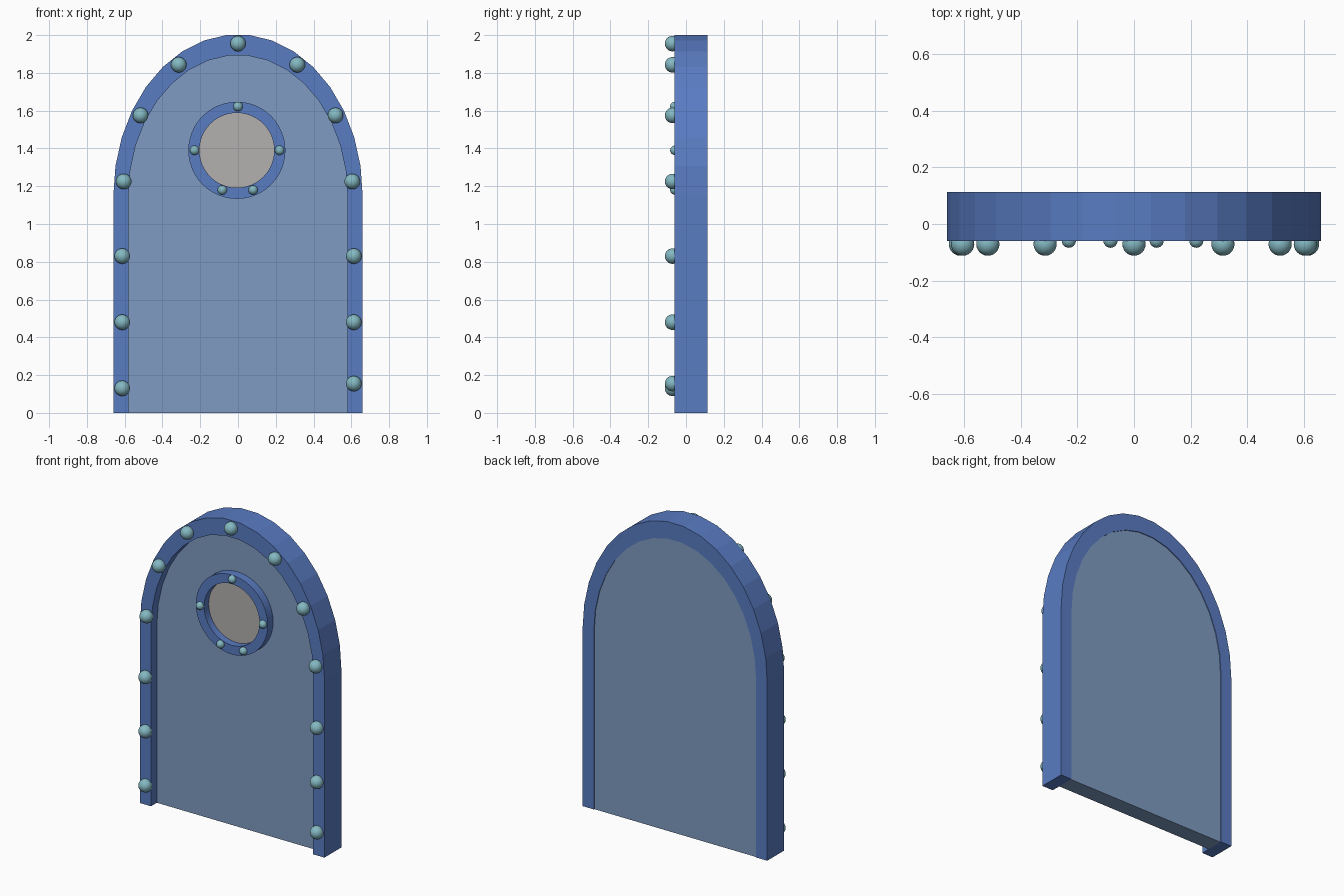
import bpy, bmesh
from math import sin, cos, pi

if "Cube" in bpy.data.objects:
    bpy.data.objects.remove(bpy.data.objects["Cube"])


def material(name, color):
    m = bpy.data.materials.new(name)
    m.diffuse_color = (*color, 1)
    m.use_nodes = True
    m.node_tree.nodes["Principled BSDF"].inputs["Base Color"].default_value = m.diffuse_color
    return m


BLUE = material("frame_blue", (0.10, 0.20, 0.54))
PANEL = material("panel_blue", (0.21, 0.33, 0.54))
TEAL = material("stud_teal", (0.23, 0.48, 0.54))
GREY = material("glass_grey", (0.45, 0.44, 0.43))


def finish(bm, name, mat):
    bmesh.ops.recalc_face_normals(bm, faces=bm.faces)
    me = bpy.data.meshes.new(name)
    bm.to_mesh(me)
    bm.free()
    me.materials.append(mat)
    ob = bpy.data.objects.new(name, me)
    bpy.context.collection.objects.link(ob)
    return ob


def smooth(ob):
    bpy.ops.object.select_all(action='DESELECT')
    ob.select_set(True)
    bpy.context.view_layer.objects.active = ob
    bpy.ops.object.shade_smooth_by_angle(angle=0.6)


def arch(a, b, spring=1.15, n=17):
    """Door outline: straight sides with a half-ellipse on top."""
    top = [(a * cos(pi * i / n), spring + b * sin(pi * i / n)) for i in range(n + 1)]
    return [(a, 0)] + top + [(-a, 0)]


def circle(r, cx, cz, n=48):
    return [(cx + r * cos(2 * pi * i / n), cz + r * sin(2 * pi * i / n)) for i in range(n)]


def slab(name, outline, y0, y1, mat):
    bm = bmesh.new()
    f = bm.faces.new([bm.verts.new((x, y0, z)) for x, z in outline])
    ext = bmesh.ops.extrude_face_region(bm, geom=[f], use_keep_orig=True)
    for v in ext["geom"]:
        if isinstance(v, bmesh.types.BMVert):
            v.co.y = y1
    return finish(bm, name, mat)


def band(name, outer, inner, y0, y1, mat, closed):
    """Solid strip between two matching outlines; open ends get capped."""
    bm = bmesh.new()
    rings = [[bm.verts.new(p) for p in ((o[0], y0, o[1]), (o[0], y1, o[1]),
                                        (i[0], y1, i[1]), (i[0], y0, i[1]))]
             for o, i in zip(outer, inner)]
    n = len(rings)
    for k in range(n if closed else n - 1):
        p, q = rings[k], rings[(k + 1) % n]
        for j in range(4):
            bm.faces.new((p[j], p[(j + 1) % 4], q[(j + 1) % 4], q[j]))
    if not closed:
        bm.faces.new(rings[0])
        bm.faces.new(rings[-1])
    return finish(bm, name, mat)


def stud(name, x, y, z, r):
    bm = bmesh.new()
    bmesh.ops.create_uvsphere(bm, u_segments=24, v_segments=14, radius=r)
    bmesh.ops.translate(bm, verts=bm.verts, vec=(x, y, z))
    smooth(finish(bm, name, TEAL))


# Arched frame and door panel
band("door_frame", arch(0.66, 0.854), arch(0.58, 0.744), -0.06, 0.113, BLUE, False)
slab("door_panel", arch(0.58, 0.744), 0.0, 0.108, PANEL)

# Round window
WX, WZ = -0.006, 1.39
smooth(band("window_ring", circle(0.257, WX, WZ), circle(0.198, WX, WZ), -0.055, 0.003, BLUE, True))
slab("window_glass", circle(0.2, WX, WZ), -0.008, 0.002, GREY)

# Frame studs
stud("frame_stud", 0, -0.071, 1.955, 0.041)
for s in (-1, 1):
    low = 0.13 if s < 0 else 0.155
    for x, z in ((0.613, low), (0.613, 0.48), (0.613, 0.83),
                 (0.605, 1.225), (0.516, 1.575), (0.314, 1.843)):
        stud("frame_stud", s * x, -0.071, z, 0.041)

# Window studs
for x, z in ((0, 1.622), (-0.23, 1.39), (0.22, 1.39), (-0.083, 1.18), (0.08, 1.18)):
    stud("window_stud", x, -0.059, z, 0.025)
